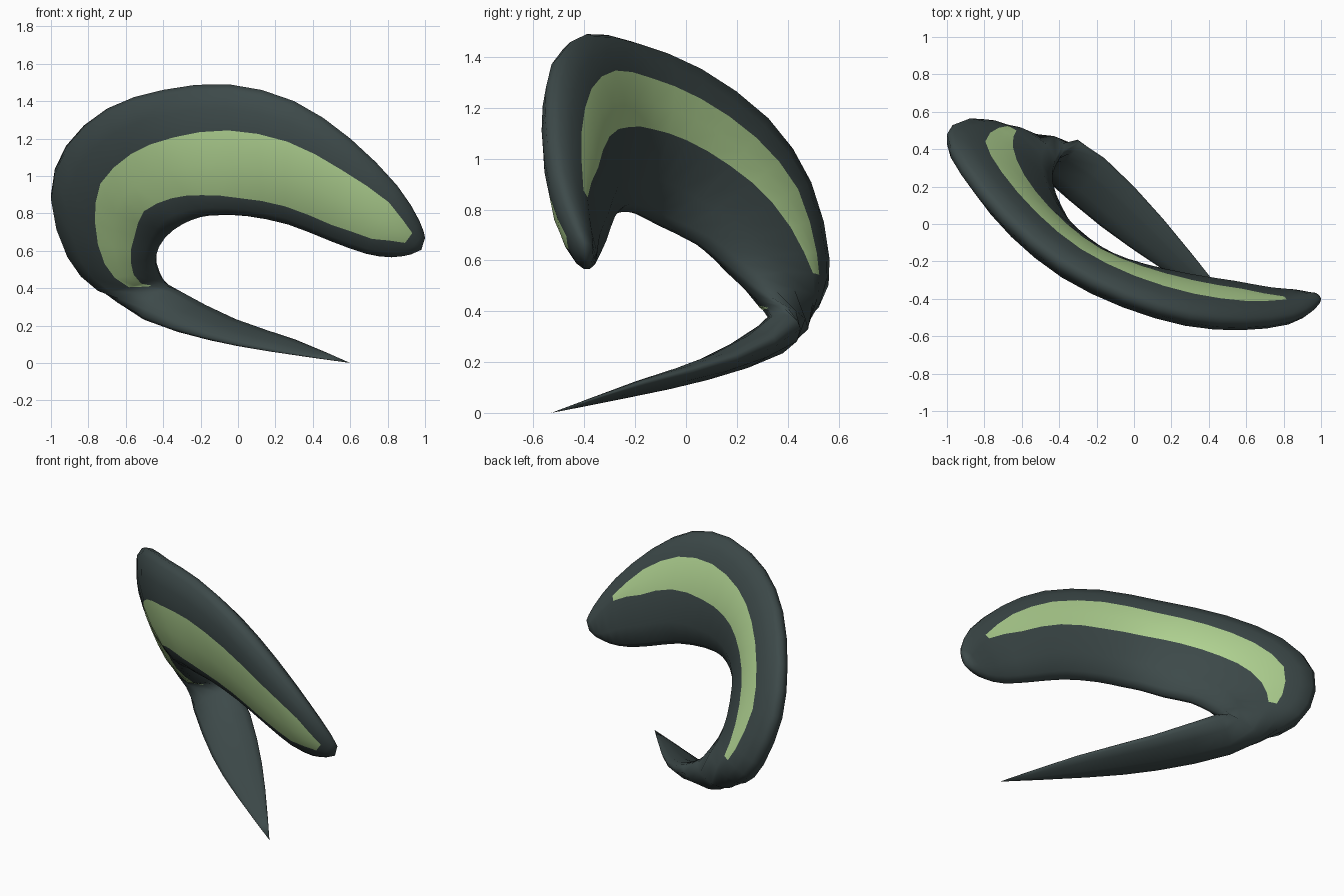
import bpy, bmesh
from mathutils import Vector

if "Cube" in bpy.data.objects:
    bpy.data.objects.remove(bpy.data.objects["Cube"])

def material(name, rgb):
    m = bpy.data.materials.new(name)
    m.diffuse_color = (*rgb, 1)
    m.use_nodes = True
    m.node_tree.nodes["Principled BSDF"].inputs["Base Color"].default_value = m.diffuse_color
    return m

dark = material("dark slate", (0.047, 0.068, 0.068))
green = material("pale green", (0.45, 0.67, 0.295))

# Stations along the hook: outer edge xyz, inner edge xyz, half thickness
STATIONS = [
    (0.60, -0.53, 0.00, 0.60, -0.53, 0.00, 0.0),
    (0.15, -0.24, 0.07, 0.31, -0.16, 0.12, 0.025),
    (-0.18, -0.01, 0.14, 0.00, 0.20, 0.22, 0.045),
    (-0.51, 0.27, 0.25, -0.29, 0.44, 0.36, 0.075),
    (-0.75, 0.50, 0.40, -0.42, 0.31, 0.47, 0.10),
    (-0.91, 0.55, 0.59, -0.44, 0.18, 0.57, 0.11),
    (-1.00, 0.48, 0.90, -0.39, 0.05, 0.67, 0.11),
    (-0.92, 0.31, 1.16, -0.30, -0.10, 0.74, 0.11),
    (-0.70, 0.04, 1.36, -0.20, -0.18, 0.78, 0.11),
    (-0.40, -0.21, 1.46, -0.10, -0.23, 0.79, 0.11),
    (-0.05, -0.39, 1.49, 0.05, -0.27, 0.785, 0.11),
    (0.30, -0.50, 1.40, 0.27, -0.31, 0.74, 0.11),
    (0.60, -0.53, 1.20, 0.50, -0.34, 0.65, 0.10),
    (0.85, -0.505, 0.95, 0.68, -0.37, 0.585, 0.08),
    (0.97, -0.44, 0.76, 0.82, -0.38, 0.565, 0.055),
    (1.00, -0.40, 0.67, 0.92, -0.385, 0.58, 0.03),
]
# Stripe limits across the width (0 inner, 1 outer): station, low, high
FRONT = [(3.5, .30, .36), (4, .20, .38), (5, .18, .45), (6, .18, .50), (7, .23, .59),
         (10, .16, .68), (12, .20, .74), (13, .27, .80), (14, .48, .74)]
BACK = [(4.5, .60, .70), (6, .50, .76), (8, .46, .75), (10, .45, .77),
        (12, .52, .78), (13, .66, .74)]
STEPS = 2
SPREAD = 0.8    # reach of the tangent estimate, keeps the elbow smooth

def lerp_limits(table, s):
    if s <= table[0][0]:
        return table[0][1:]
    for (s0, a0, b0), (s1, a1, b1) in zip(table, table[1:]):
        if s <= s1:
            f = (s - s0) / (s1 - s0)
            return a0 + (a1 - a0) * f, b0 + (b1 - b0) * f
    return table[-1][1:]

def station(s):
    """Smooth interpolation through the stations."""
    n = len(STATIONS)
    i = min(int(s), n - 2)
    t = s - i
    p = [STATIONS[min(max(i + k, 0), n - 1)] for k in (-1, 0, 1, 2)]
    v = [0.5 * (2 * b + (c - a) * t + (2 * a - 5 * b + 4 * c - d) * t * t
                + (3 * b - a - 3 * c + d) * t ** 3) for a, b, c, d in zip(*p)]
    return Vector(v[:3]), Vector(v[3:6]), max(v[6], 0)

def across(lo, hi):
    return [lo * .07, lo * .4, lo, (lo + hi) / 2, hi,
            1 - (1 - hi) * .5, 1 - (1 - hi) * .1]

# Build the rings: inner edge, front points, outer edge, back points
bm = bmesh.new()
last = len(STATIONS) - 1
params = [k / STEPS for k in range(1, last * STEPS + 1)]
rings = []
for s in params:
    o, i, h = station(s)
    oa, ia, _ = station(max(s - SPREAD, 0))
    ob, ib, _ = station(min(s + SPREAD, last))
    n = (o - i).cross(ob + ib - oa - ia).normalized()
    pts = [(0, 0)] + [(r, -1) for r in across(*lerp_limits(FRONT, s))]
    pts += [(1, 0)] + [(r, 1) for r in reversed(across(*lerp_limits(BACK, s)))]
    rings.append([bm.verts.new(i.lerp(o, r) + n * (side * 2 * h * (r * (1 - r)) ** .5))
                  for r, side in pts])

# Skin the rings and colour the stripe faces
count = len(rings[0])
for k, (a, b) in enumerate(zip(rings, rings[1:])):
    mid = (params[k] + params[k + 1]) / 2
    for j in range(count):
        q = (j + 1) % count
        f = bm.faces.new((a[j], a[q], b[q], b[j]))
        on_front = j in (3, 4) and 3.5 < mid < 14
        on_back = j in (11, 12) and 4.5 < mid < 13
        f.material_index = 1 if on_front or on_back else 0

# Close the pointed tip and the blunt end
tip = bm.verts.new(STATIONS[0][:3])
o, i, _ = station(last)
end = bm.verts.new((o + i) / 2 + Vector((0.02, 0, -0.02)))
for j in range(count):
    q = (j + 1) % count
    bm.faces.new((tip, rings[0][q], rings[0][j]))
    bm.faces.new((end, rings[-1][j], rings[-1][q]))
bmesh.ops.recalc_face_normals(bm, faces=bm.faces)
for f in bm.faces:
    f.smooth = True

mesh = bpy.data.meshes.new("curved_hook")
bm.to_mesh(mesh)
bm.free()
mesh.materials.append(dark)
mesh.materials.append(green)
hook = bpy.data.objects.new("curved_hook", mesh)
bpy.context.collection.objects.link(hook)
